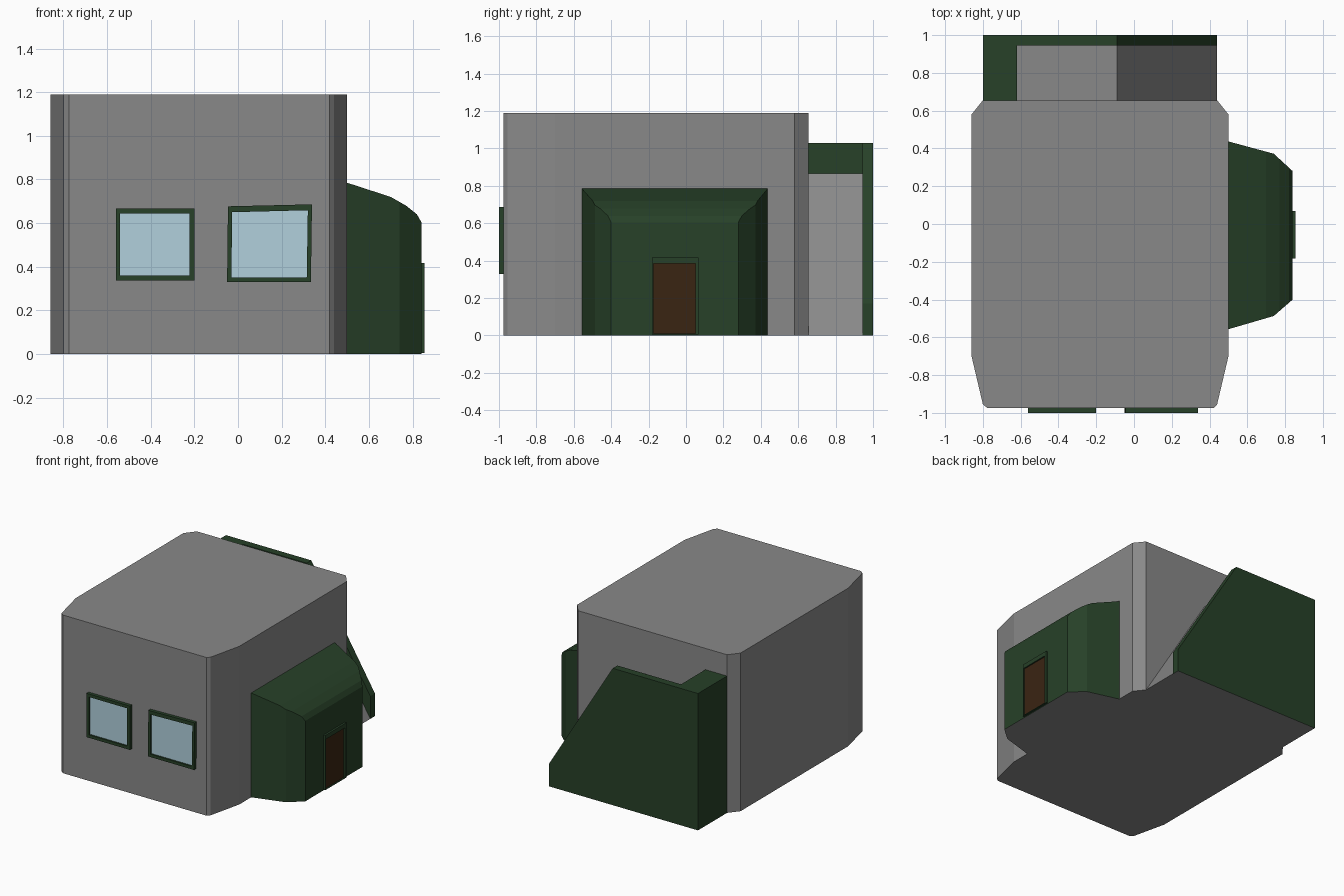
import bpy
import bmesh
from mathutils import Vector

if "Cube" in bpy.data.objects:
    bpy.data.objects.remove(bpy.data.objects["Cube"], do_unlink=True)


def material(name, rgb):
    m = bpy.data.materials.new(name)
    m.use_nodes = True
    m.diffuse_color = (*rgb, 1)
    m.node_tree.nodes["Principled BSDF"].inputs["Base Color"].default_value = (*rgb, 1)
    return m


GREY = material("stone grey", (0.25, 0.25, 0.25))
GREEN = material("dark green", (0.02, 0.052, 0.021))
BROWN = material("door brown", (0.042, 0.018, 0.006))
GLASS = material("pale blue glass", (0.44, 0.63, 0.72))

# Each axis maps a flat profile point (a, b) and a depth d into space
PLACE = {
    "x": lambda a, b, d: (d, a, b),
    "y": lambda a, b, d: (a, d, b),
    "z": lambda a, b, d: (a, b, d),
}


def finish(name, bm, mat, base=None):
    """Turn a bmesh into an object; base colours the underside."""
    bmesh.ops.recalc_face_normals(bm, faces=bm.faces)
    if base:
        for f in bm.faces:
            f.material_index = int(f.normal.z < -0.9)
    mesh = bpy.data.meshes.new(name)
    bm.to_mesh(mesh)
    bm.free()
    for m in filter(None, (mat, base)):
        mesh.materials.append(m)
    ob = bpy.data.objects.new(name, mesh)
    bpy.context.collection.objects.link(ob)
    return ob


def prism_mesh(points, axis, start, end):
    bm = bmesh.new()
    rings = [[bm.verts.new(PLACE[axis](a, b, d)) for a, b in points] for d in (start, end)]
    for ring in rings:
        bm.faces.new(ring)
    for i in range(len(points)):
        j = (i + 1) % len(points)
        bm.faces.new((rings[0][i], rings[0][j], rings[1][j], rings[1][i]))
    return bm


def prism(name, points, axis, start, end, mat, base=None):
    return finish(name, prism_mesh(points, axis, start, end), mat, base)


def frame(name, outer, inner, axis, start, end, mat):
    """Four-sided border between two outlines, with depth."""
    bm = bmesh.new()
    loops = [[bm.verts.new(PLACE[axis](a, b, d)) for a, b in pts]
             for pts, d in ((outer, start), (outer, end), (inner, end), (inner, start))]
    for k in range(4):
        p, q = loops[k], loops[(k + 1) % 4]
        for i in range(4):
            j = (i + 1) % 4
            bm.faces.new((p[i], p[j], q[j], q[i]))
    return finish(name, bm, mat)


def rect(a0, a1, b0, b1):
    return [(a0, b0), (a1, b0), (a1, b1), (a0, b1)]


# Main building with chamfered corners
prism("main_building",
      [(-0.86, -0.70), (-0.80, -0.955), (-0.775, -0.975), (0.42, -0.975), (0.44, -0.955),
       (0.50, -0.70), (0.50, 0.58), (0.44, 0.655), (-0.80, 0.655), (-0.86, 0.58)],
      "z", 0, 1.19, GREY)

# Porch: a splayed footprint trimmed by the curved roof profile
bm = prism_mesh([(0.50, -0.557), (0.74, -0.487), (0.84, -0.40), (0.84, 0.28),
                 (0.74, 0.372), (0.50, 0.437)], "z", 0, 0.9)
roof = [(0.50, 0.785), (0.70, 0.72), (0.77, 0.68), (0.82, 0.64), (0.84, 0.605)]
for (x0, z0), (x1, z1) in zip(roof, roof[1:]):
    cut = bmesh.ops.bisect_plane(bm, geom=bm.verts[:] + bm.edges[:] + bm.faces[:],
                                 plane_co=Vector((x0, 0, z0)),
                                 plane_no=Vector((z0 - z1, 0, x1 - x0)), clear_outer=True)
    edges = [g for g in cut["geom_cut"] if isinstance(g, bmesh.types.BMEdge)]
    bmesh.ops.contextual_create(bm, geom=edges)
finish("porch", bm, GREEN, GREY)

# Door in the porch
frame("door_frame", rect(-0.183, 0.068, 0.005, 0.417), rect(-0.175, 0.05, 0.01, 0.385),
      "x", 0.838, 0.855, GREEN)
prism("door", rect(-0.176, 0.052, 0.009, 0.387), "x", 0.839, 0.845, BROWN)

# Front windows, the second one slightly crooked
windows = {
    "right": (rect(-0.56, -0.20, 0.338, 0.668), rect(-0.54, -0.222, 0.36, 0.645)),
    "left": ([(-0.05, 0.33), (0.334, 0.33), (0.339, 0.686), (-0.046, 0.677)],
             [(-0.03, 0.352), (0.315, 0.352), (0.32, 0.659), (-0.027, 0.65)]),
}
for side, (outer, inner) in windows.items():
    frame(side + "_window_frame", outer, inner, "y", -0.974, -1.0, GREEN)
    prism(side + "_window_glass", inner, "y", -0.978, -0.987, GLASS)

# Rear ramp, its upper block and the outer side wall
prism("rear_ramp", [(-0.62, 0), (0.44, 0), (-0.09, 0.865), (-0.62, 0.865)],
      "y", 0.655, 0.945, GREY)
prism("ramp_end_block", rect(-0.80, -0.62, 0, 1.03), "y", 0.655, 0.945, GREEN, GREY)
prism("ramp_side_wall", [(-0.80, 0), (0.44, 0), (0.44, 0.17), (-0.09, 1.03), (-0.80, 1.03)],
      "y", 0.945, 1.0, GREEN, GREY)
